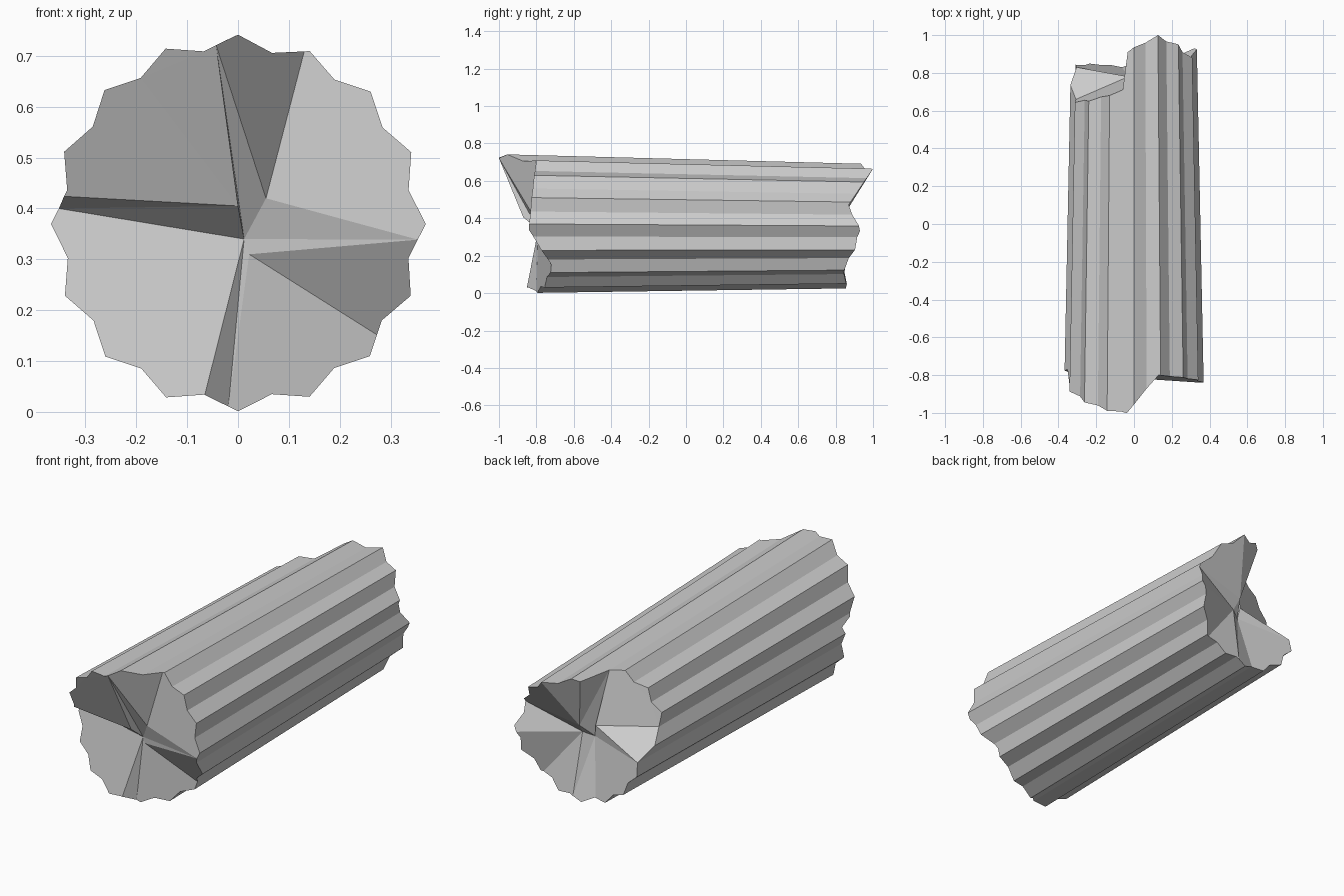
import bpy, bmesh, math
from mathutils import Vector

if "Cube" in bpy.data.objects:
    bpy.data.objects.remove(bpy.data.objects["Cube"])

RIDGES = 16
STEP = 180 / RIDGES


def flute(deg, y):
    """Point on the fluted outline at an angle (clockwise from top) and depth y."""
    k = math.floor(deg / STEP)

    def corner(i):
        r = 0.37 if i % 2 == 0 else 0.343
        a = math.radians(i * STEP)
        return Vector((r * math.sin(a), r * math.cos(a)))
    p, q = corner(k), corner(k + 1)
    a = math.radians(deg)
    d = Vector((math.sin(a), math.cos(a)))
    e = q - p
    t = (p.x * d.y - p.y * d.x) / (e.y * d.x - e.x * d.y)
    p = (p + e * t) * (1 - 0.055 * (y + 0.9))
    return Vector((p.x, y, p.y + 0.37 - 0.006 * (y + 0.9)))


# broken ends: inner points (x, y, z), then sectors (start angle, rim depth, inner points)
front_inner = [(0, -.87, .405), (.055, -.82, .42), (.012, -.79, .34), (.022, -.79, .31)]
front = [(-7, -1.0, [1, 2, 0]), (21, -.80, [1]), (95, -.84, [3, 2, 1]),
         (128.5, -.72, [3]), (183, -.80, [2, 3]), (191, -.85, [2]),
         (225, -.83, [2]), (275, -.77, [0, 2]), (279, -.85, [0])]
back_inner = [(-.03, .78, .40), (.02, .84, .41), (.03, .80, .36), (-.02, .77, .34)]
back = [(-6, .91, [1]), (22.5, 1.0, [1]), (70, .87, [2, 1]), (95, .93, [2]),
        (137, .84, [2]), (172, .86, [3, 2]), (192, .83, [3]),
        (258.75, .83, [0, 3]), (281.25, .66, [0]), (349, .71, [1, 3, 0])]


def sector_of(deg, cuts):
    for i, c in enumerate(cuts):
        end = cuts[i + 1][0] if i + 1 < len(cuts) else cuts[0][0] + 360
        d = deg if deg >= cuts[0][0] - 1e-6 else deg + 360
        if c[0] - 1e-6 <= d < end - 1e-6:
            return i, d
    return 0, cuts[0][0]


def rim_point(deg, cuts, inner):
    """Rim depth from the plane of the broken facet at this angle."""
    i, d = sector_of(deg, cuts)
    a, b = cuts[i], cuts[(i + 1) % len(cuts)]
    if abs(d - a[0]) < 1e-4:
        return flute(deg, a[1])
    end = b[0] if b[0] > a[0] else b[0] + 360
    y = a[1] + (b[1] - a[1]) * (d - a[0]) / (end - a[0])
    if end - a[0] > 15:
        p, q, o = flute(a[0], a[1]), flute(b[0], b[1]), Vector(inner[a[2][0]])
        n = (p - o).cross(q - o)
        f = flute(deg, y)
        y = o.y - (n.x * (f.x - o.x) + n.z * (f.z - o.z)) / n.y
    return flute(deg, max(-1, min(1, y)))


# rim angles: flute corners plus every facet boundary
angles = sorted({round(v % 360, 3) for v in
                 [i * STEP for i in range(RIDGES * 2)] + [c[0] for c in front + back]})
N = len(angles)
bm = bmesh.new()
rims = []
for cuts, inner in ((front, front_inner), (back, back_inner)):
    rim = [bm.verts.new(rim_point(a, cuts, inner)) for a in angles]
    core = [bm.verts.new(p) for p in inner]
    rims.append(rim)
    # one facet per sector, from rim run back through its inner points
    for i, c in enumerate(cuts):
        s = angles.index(round(c[0] % 360, 3))
        e = angles.index(round(cuts[(i + 1) % len(cuts)][0] % 360, 3))
        count = (e - s) % N
        run = [rim[(s + k) % N] for k in range(count + 1)]
        ids = c[2]
        # fan to the first inner point, then bridge to the others
        if len(ids) == 1:
            bm.faces.new(run + [core[ids[0]]])
        else:
            bm.faces.new(run + [core[ids[0]]])
            for j in range(len(ids) - 1):
                bm.faces.new([run[0], core[ids[j]], core[ids[j + 1]]])

# fluted sides
for i in range(N):
    j = (i + 1) % N
    bm.faces.new([rims[0][i], rims[0][j], rims[1][j], rims[1][i]])

# close any small gaps at the middle of the breaks
edges = [e for e in bm.edges if len(e.link_faces) == 1]
bmesh.ops.holes_fill(bm, edges=edges, sides=8)
bmesh.ops.triangulate(bm, faces=[f for f in bm.faces if len(f.verts) > 4])
bmesh.ops.recalc_face_normals(bm, faces=bm.faces)

mesh = bpy.data.meshes.new("broken_column_drum")
bm.to_mesh(mesh)
bm.free()
column = bpy.data.objects.new("broken_column_drum", mesh)
bpy.context.collection.objects.link(column)
